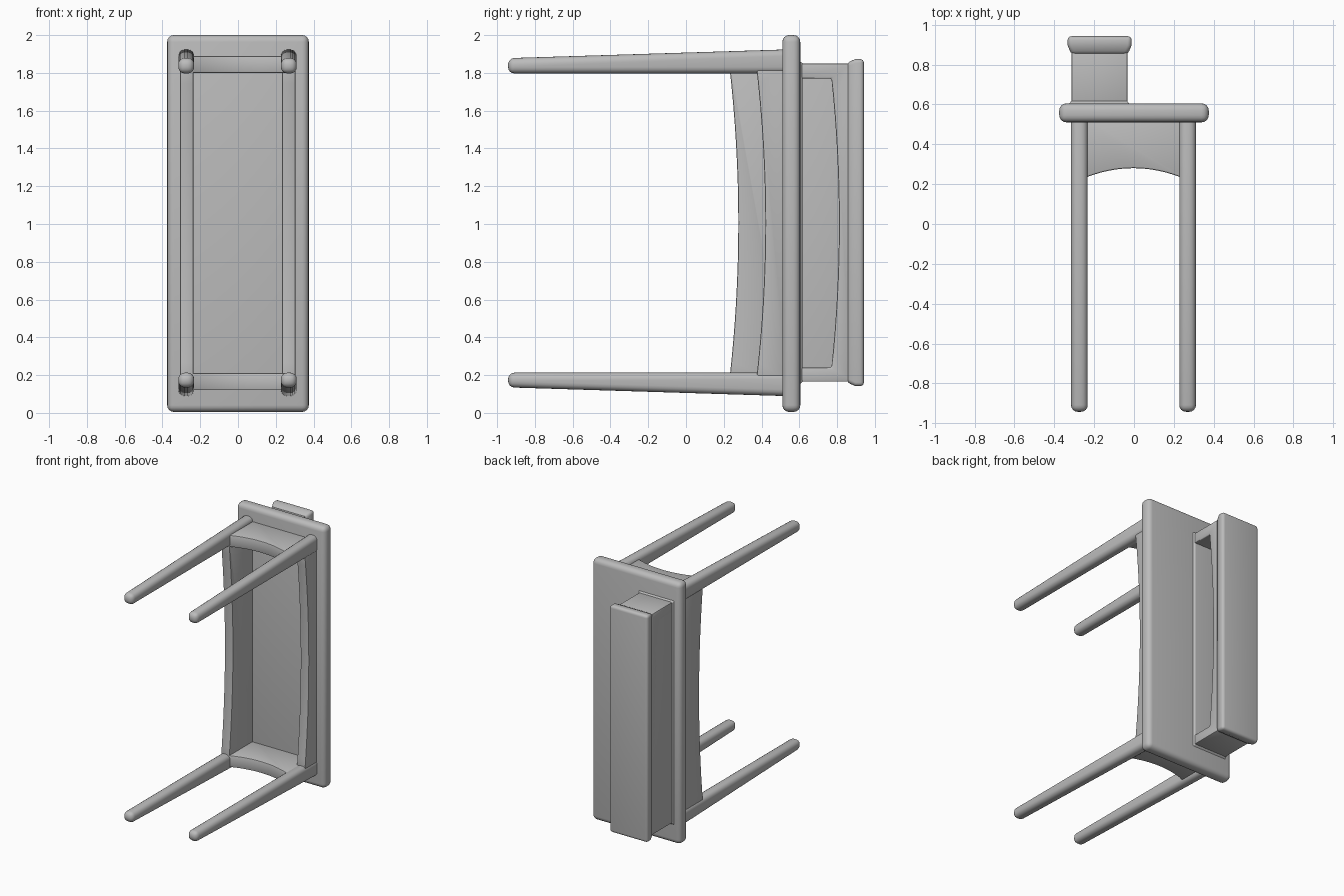
import bpy, bmesh, math
from mathutils import Vector

cube = bpy.data.objects.get("Cube")
if cube:
    bpy.data.objects.remove(cube)

grey = bpy.data.materials.new("plain grey")
grey.use_nodes = True
COLOR = (0.5, 0.5, 0.5, 1)
grey.diffuse_color = COLOR
grey.node_tree.nodes["Principled BSDF"].inputs["Base Color"].default_value = COLOR


def finish(name, bm, bevel, segments=4):
    """Round the hard edges and turn the bmesh into a smooth shaded object."""
    bmesh.ops.recalc_face_normals(bm, faces=bm.faces)
    if bevel:
        hard = [e for e in bm.edges if e.calc_face_angle(0) > math.radians(30)]
        bmesh.ops.bevel(bm, geom=hard, offset=bevel, segments=segments,
                        profile=0.5, affect='EDGES', clamp_overlap=True)
    mesh = bpy.data.meshes.new(name)
    bm.to_mesh(mesh)
    bm.free()
    mesh.materials.append(grey)
    obj = bpy.data.objects.new(name, mesh)
    bpy.context.collection.objects.link(obj)
    bpy.ops.object.select_all(action='DESELECT')
    obj.select_set(True)
    bpy.context.view_layer.objects.active = obj
    bpy.ops.object.shade_smooth_by_angle(angle=math.radians(35))
    return obj


def loft(name, sections, bevel):
    """Skin rectangular sections (y, x0, x1, z0, z1) along y."""
    bm = bmesh.new()
    rings = [[bm.verts.new(p) for p in ((x0, y, z0), (x1, y, z0), (x1, y, z1), (x0, y, z1))]
             for y, x0, x1, z0, z1 in sections]
    bm.faces.new(rings[0])
    bm.faces.new(rings[-1])
    for a, b in zip(rings, rings[1:]):
        for i in range(4):
            j = (i + 1) % 4
            bm.faces.new((a[i], a[j], b[j], b[i]))
    return finish(name, bm, bevel)


def prism(name, outline, to_point, depth, bevel):
    """Extrude a 2D outline by a vector; to_point maps it into space."""
    bm = bmesh.new()
    face = bm.faces.new([bm.verts.new(to_point(u, v)) for u, v in outline])
    new = bmesh.ops.extrude_face_region(bm, geom=[face])["geom"]
    bmesh.ops.translate(bm, vec=Vector(depth),
                        verts=[g for g in new if isinstance(g, bmesh.types.BMVert)])
    return finish(name, bm, bevel, 2)


def arc(u0, u1, edge, middle, steps=16):
    """Shallow bowed line from u0 to u1."""
    pts = []
    for i in range(steps + 1):
        t = i / steps
        pts.append((u0 + (u1 - u0) * t, edge + (middle - edge) * 4 * t * (1 - t)))
    return pts


# Tabletop slab, standing on its short end
loft("tabletop", [(0.51, -0.375, 0.375, 0.005, 2.0), (0.605, -0.375, 0.375, 0.005, 2.0)], 0.036)

# Four legs, straight on the inside and tapering on the outside
for side, cx in (("left", 0.269), ("right", -0.274)):
    x0, x1 = cx - 0.042, cx + 0.042
    loft(f"upper_{side}_leg", [(-0.942, x0, x1, 1.797, 1.878), (0.56, x0, x1, 1.797, 1.925)], 0.034)
    loft(f"lower_{side}_leg", [(-0.942, x0, x1, 0.135, 0.213), (0.56, x0, x1, 0.088, 0.213)], 0.034)

# Long aprons: shallow on the open side, deep on the closed side
for name, x, edge, middle in (("open_side_apron", 0.232, 0.37, 0.42),
                              ("closed_side_apron", -0.308, 0.228, 0.277)):
    prism(name, arc(0.16, 1.85, edge, middle) + [(1.85, 0.54), (0.16, 0.54)],
          lambda u, v, x=x: (x, v, u), (0.072, 0, 0), 0.008)

# Short aprons between the legs at both ends
for name, z in (("upper_end_apron", 1.8), ("lower_end_apron", 0.12)):
    prism(name, arc(-0.262, 0.257, 0.225, 0.28) + [(0.257, 0.54), (-0.262, 0.54)],
          lambda u, v, z=z: (u, v, z), (0, 0, 0.09), 0.008)

# Shelf on the tabletop: foot, bowed open frame, back panel and flared cap
loft("shelf_foot", [(0.585, -0.335, -0.01, 0.135, 1.875), (0.618, -0.315, -0.035, 0.165, 1.85)], 0.006)
frame = [(0.165, 0.59)] + arc(0.24, 1.77, 0.77, 0.81) + [(1.77, 0.59), (1.85, 0.59), (1.85, 0.88), (0.165, 0.88)]
frame.insert(1, (0.24, 0.59))
prism("shelf_frame", frame, lambda u, v: (-0.313, v, u), (0.28, 0, 0), 0.008)
loft("shelf_back", [(0.59, -0.313, -0.285, 0.18, 1.84), (0.87, -0.313, -0.285, 0.18, 1.84)], 0.006)
loft("shelf_cap", [(0.85, -0.314, -0.032, 0.163, 1.852), (0.895, -0.333, -0.012, 0.142, 1.873),
                   (0.942, -0.333, -0.012, 0.142, 1.873)], 0.02)
